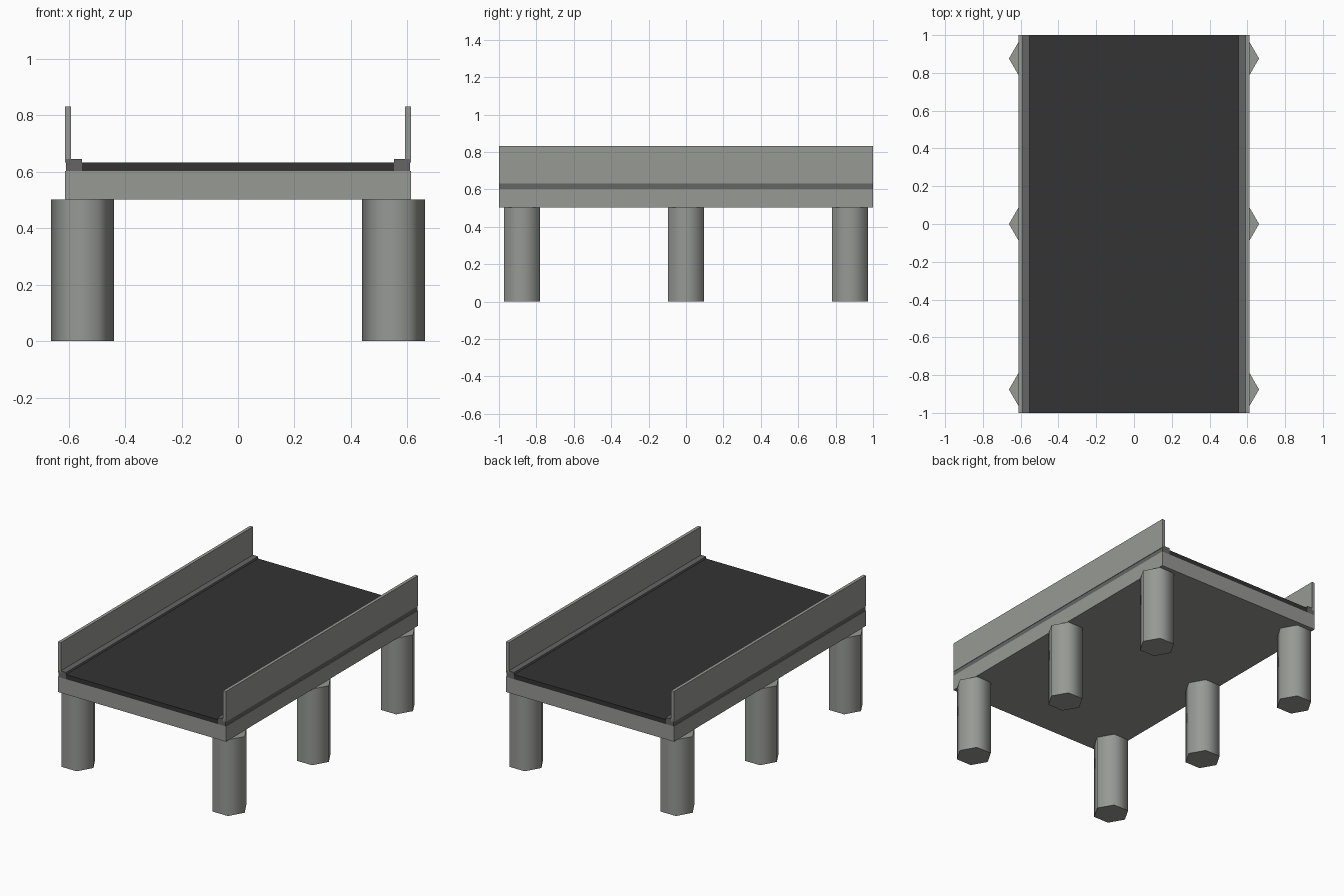
import bpy
import math

cube = bpy.data.objects.get("Cube")
if cube:
    bpy.data.objects.remove(cube, do_unlink=True)


def material(name, color):
    mat = bpy.data.materials.new(name)
    mat.use_nodes = True
    mat.diffuse_color = (*color, 1)
    mat.node_tree.nodes["Principled BSDF"].inputs["Base Color"].default_value = (*color, 1)
    return mat


concrete = material("concrete grey", (0.31, 0.32, 0.30))
curb_grey = material("dark curb grey", (0.13, 0.13, 0.13))
asphalt = material("asphalt", (0.033, 0.033, 0.033))


def box(name, x, z, mat):
    """Full-length slab between two x and two z values."""
    bpy.ops.mesh.primitive_cube_add(size=1, location=((x[0] + x[1]) / 2, 0, (z[0] + z[1]) / 2))
    obj = bpy.context.object
    obj.name = name
    obj.scale = (x[1] - x[0], 2, z[1] - z[0])
    bpy.ops.object.transform_apply(location=False, rotation=False, scale=True)
    obj.data.materials.append(mat)


def pillar(name, x, y):
    """Six-sided column with corners pointing sideways and softened sides."""
    bpy.ops.mesh.primitive_cylinder_add(vertices=6, radius=0.111, depth=0.502,
                                        location=(x, y, 0.251),
                                        rotation=(0, 0, math.radians(30)))
    obj = bpy.context.object
    obj.name = name
    obj.data.materials.append(concrete)
    bpy.ops.object.shade_smooth_by_angle(angle=math.radians(65))


# Deck and road surface
box("deck", (-0.612, 0.612), (0.502, 0.602), concrete)
box("road_surface", (-0.553, 0.553), (0.602, 0.632), asphalt)

# Curbs, side walls and pillars on both sides
for side, s in (("left", 1), ("right", -1)):
    box(f"{side}_curb", sorted((s * 0.553, s * 0.609)), (0.602, 0.646), curb_grey)
    box(f"{side}_side_wall", sorted((s * 0.591, s * 0.612)), (0.632, 0.832), concrete)
    for place, y in (("front", -0.876), ("middle", 0), ("back", 0.876)):
        pillar(f"{side}_{place}_pillar", s * 0.551, y)
